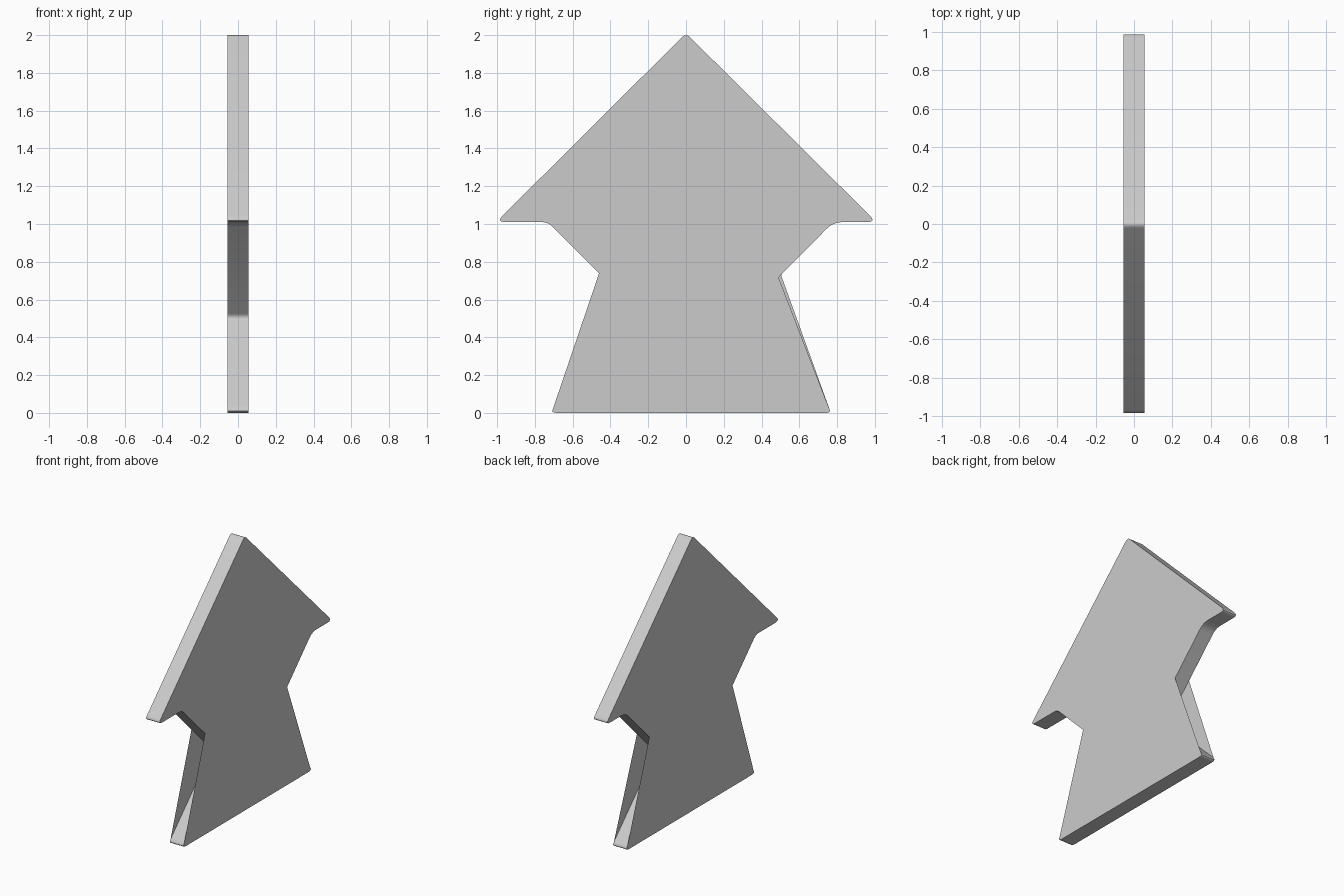
import bpy, bmesh
from mathutils import Vector

if "Cube" in bpy.data.objects:
    bpy.data.objects.remove(bpy.data.objects["Cube"])

HALF = 0.055
STEPS = 6

# Outline corners in (y, z), counter-clockwise seen from +x, with rounding length
corners = [
    ("apex", (0.0, 2.01), 0.03),
    ("tip", (-1.005, 1.01), 0.05),
    ("shoulder", (-0.73, 1.01), 0.035),
    ("notch_l", (-0.225, 0.505), 0.03),
    ("base_l", (-0.73, 0.0), 0.05),
    ("base_r", (0.785, 0.0), 0.05),
    ("notch_r", (0.275, 0.505), 0.03),
    ("shoulder", (0.78, 1.01), 0.05),
    ("tip", (1.008, 1.01), 0.05),
]


def rounded(points):
    """Return (label, t, point) samples with every corner rounded off."""
    out = []
    for i, (label, p, d) in enumerate(points):
        p = Vector(p)
        a = p + (Vector(points[i - 1][1]) - p).normalized() * d
        b = p + (Vector(points[(i + 1) % len(points)][1]) - p).normalized() * d
        for k in range(STEPS + 1):
            t = k / STEPS
            out.append((label, t, a * (1 - t) ** 2 + p * 2 * t * (1 - t) + b * t * t))
    return out


ring = rounded(corners)
bm = bmesh.new()

# Rim: edge strip following the deep side notches
rim = {s: [bm.verts.new((s * HALF, q.x, q.y)) for _, _, q in ring] for s in (-1, 1)}
n = len(ring)
for i in range(n):
    j = (i + 1) % n
    f = bm.faces.new((rim[-1][i], rim[-1][j], rim[1][j], rim[1][i]))
    f.smooth = True


# Cover sheets: span most of each notch, leaving a hollow between them
def cover(side, waists):
    loop = []
    for (label, t, _), v in zip(ring, rim[side]):
        if label in waists:
            if t == 0:
                y, z = waists[label]
                loop.append(bm.verts.new((side * HALF, y, z)))
        elif (label == "base_l" and t < 0.5) or (label == "base_r" and t > 0.5):
            continue
        else:
            loop.append(v)
    bm.faces.new(loop if side > 0 else loop[::-1])


cover(1, {"notch_l": (-0.46, 0.74), "notch_r": (0.49, 0.717)})
cover(-1, {"notch_l": (-0.46, 0.74), "notch_r": (0.503, 0.73)})

mesh = bpy.data.meshes.new("arrow_plate")
bm.to_mesh(mesh)
bm.free()
plate = bpy.data.objects.new("arrow_plate", mesh)
bpy.context.collection.objects.link(plate)

bpy.context.view_layer.objects.active = plate
plate.select_set(True)
bpy.ops.object.shade_smooth_by_angle(angle=0.6)
